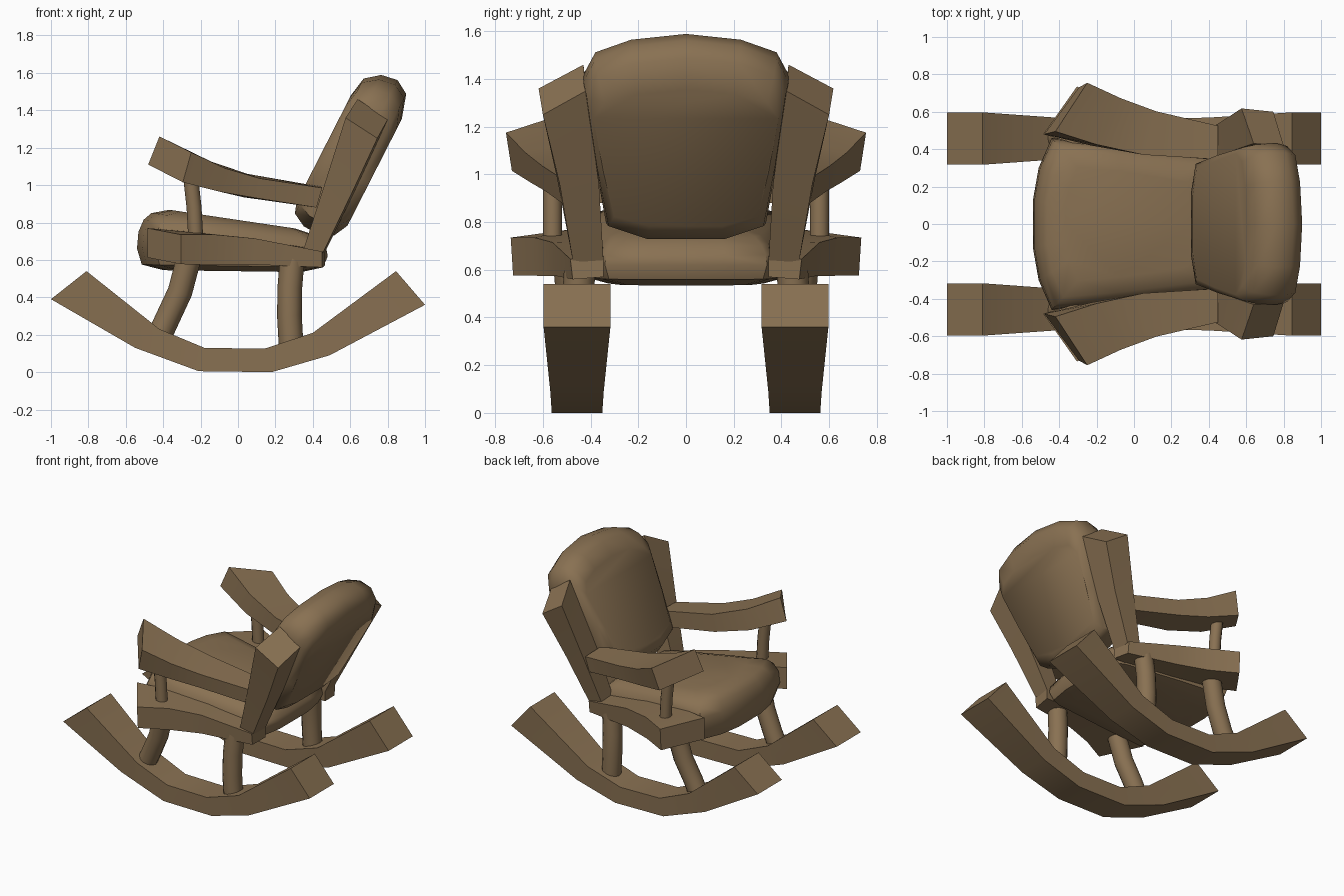
import bpy, bmesh
from math import sin, cos, pi, radians
from mathutils import Vector

wood = bpy.data.materials.new("brown_wood")
wood.diffuse_color = (0.25, 0.165, 0.085, 1)


def loft(name, rings, mirror=True, angle=30):
    """Skin a list of equal-length rings, cap the ends, mirror across y."""
    bm = bmesh.new()
    vs = [[bm.verts.new(p) for p in r] for r in rings]
    n = len(vs[0])
    for a, b in zip(vs, vs[1:]):
        for i in range(n):
            j = (i + 1) % n
            bm.faces.new((a[i], a[j], b[j], b[i]))
    bm.faces.new(vs[0])
    bm.faces.new(vs[-1])
    bmesh.ops.recalc_face_normals(bm, faces=bm.faces)
    me = bpy.data.meshes.new(name)
    bm.to_mesh(me)
    bm.free()
    me.materials.append(wood)
    ob = bpy.data.objects.new(name, me)
    bpy.context.collection.objects.link(ob)
    bpy.ops.object.select_all(action='DESELECT')
    ob.select_set(True)
    bpy.context.view_layer.objects.active = ob
    bpy.ops.object.shade_smooth_by_angle(angle=radians(angle))
    if mirror:
        m = ob.modifiers.new("mirror", 'MIRROR')
        m.use_axis = (False, True, False)
        m.use_mirror_merge = False
    return ob


def tube(name, path, radius, sides=12):
    pts = [Vector(p) for p in path]
    rings = []
    for i, p in enumerate(pts):
        d = (pts[min(i + 1, len(pts) - 1)] - pts[max(i - 1, 0)]).normalized()
        u = d.cross(Vector((0, 1, 0))).normalized()
        v = d.cross(u)
        rings.append([p + radius * (cos(2 * pi * k / sides) * u + sin(2 * pi * k / sides) * v)
                      for k in range(sides)])
    return loft(name, rings, angle=40)


def bar(name, stations):
    """Four-cornered bar: each station is inner top, outer top, outer bottom, inner bottom."""
    return loft(name, stations)


def full(half):
    """Complete a half outline whose first and last points lie on the axis."""
    return half + [(a, -b) for a, b in half[-2:0:-1]]


# Rockers: (top x, top z, bottom x, bottom z, half width)
rocker = [(-0.81, 0.54, -1.0, 0.39, 0.14), (-0.42, 0.23, -0.55, 0.13, 0.112),
          (-0.18, 0.13, -0.21, 0.005, 0.106), (0.14, 0.125, 0.18, 0.0, 0.106),
          (0.40, 0.21, 0.49, 0.09, 0.112), (0.845, 0.54, 1.0, 0.36, 0.14)]
yc = 0.457
bar("rockers", [[(tx, yc - w, tz), (tx, yc + w, tz), (bx, yc + w, bz), (bx, yc - w, bz)]
                for tx, tz, bx, bz, w in rocker])

# Legs and arm supports
tube("front_legs", [(-0.44, 0.46, 0.15), (-0.38, 0.46, 0.28), (-0.31, 0.475, 0.43), (-0.26, 0.49, 0.62)], 0.066)
tube("rear_legs", [(0.285, 0.46, 0.12), (0.275, 0.46, 0.3), (0.277, 0.455, 0.45), (0.29, 0.445, 0.61)], 0.066)
tube("arm_supports", [(-0.225, 0.56, 0.70), (-0.235, 0.56, 0.88), (-0.255, 0.56, 1.06)], 0.04)

# Seat rails
bar("seat_rails", [
    [(-0.485, 0.48, 0.77), (-0.305, 0.735, 0.735), (-0.305, 0.725, 0.577), (-0.485, 0.48, 0.613)],
    [(-0.25, 0.41, 0.75), (-0.12, 0.635, 0.735), (-0.12, 0.625, 0.575), (-0.25, 0.41, 0.595)],
    [(0.03, 0.365, 0.72), (0.09, 0.56, 0.715), (0.09, 0.55, 0.575), (0.03, 0.365, 0.58)],
    [(0.465, 0.345, 0.65), (0.45, 0.485, 0.645), (0.45, 0.475, 0.56), (0.465, 0.345, 0.57)]])

# Armrests
bar("armrests", [
    [(-0.42, 0.495, 1.26), (-0.25, 0.755, 1.175), (-0.295, 0.73, 1.015), (-0.48, 0.48, 1.11)],
    [(-0.2, 0.425, 1.145), (-0.07, 0.672, 1.09), (-0.1, 0.65, 0.965), (-0.23, 0.42, 1.0)],
    [(0.05, 0.37, 1.06), (0.12, 0.602, 1.035), (0.1, 0.59, 0.93), (0.03, 0.375, 0.935)],
    [(0.45, 0.345, 0.99), (0.45, 0.525, 0.985), (0.42, 0.52, 0.88), (0.42, 0.345, 0.88)]])

# Back posts
bar("back_posts", [
    [(0.345, 0.345, 0.64), (0.345, 0.475, 0.64), (0.455, 0.475, 0.64), (0.455, 0.345, 0.62)],
    [(0.46, 0.37, 0.98), (0.455, 0.54, 0.98), (0.61, 0.53, 0.96), (0.62, 0.365, 0.96)],
    [(0.64, 0.43, 1.46), (0.575, 0.618, 1.36), (0.745, 0.60, 1.25), (0.80, 0.42, 1.35)]])

# Seat cushion: stacked outlines (front z, rear z, scale)
seat = full([(-0.54, 0), (-0.54, 0.13), (-0.51, 0.30), (-0.44, 0.46), (-0.1, 0.43),
             (0.38, 0.37), (0.45, 0.34), (0.48, 0.17), (0.48, 0)])
layers = [(0.545, 0.535, 0.72), (0.575, 0.56, 0.95), (0.66, 0.62, 1.0), (0.75, 0.66, 0.985),
          (0.815, 0.70, 0.93), (0.85, 0.735, 0.85), (0.868, 0.768, 0.66)]
loft("seat_cushion", [[(-0.03 + (x + 0.03) * k, y * k, zf + (zr - zf) * (x + 0.54) / 1.02)
                       for x, y in seat] for zf, zr, k in layers], mirror=False, angle=50)

# Backrest cushion: outlines stacked along the tilted normal (offset, bottom, top, width scale)
back = full([(1.0, 0), (0.97, 0.23), (0.905, 0.38), (0.79, 0.43), (0.4, 0.385),
             (0.07, 0.335), (0.0, 0.17), (0.0, 0)])
layers = [(0.145, 0.05, 0.69, 0.88), (0.125, -0.01, 0.80, 0.96), (0.05, -0.05, 0.86, 1.0),
          (-0.04, -0.05, 0.875, 1.0), (-0.115, -0.02, 0.83, 0.97), (-0.155, 0.06, 0.70, 0.9)]
s, c = sin(radians(27)), cos(radians(27))
loft("backrest_cushion", [[(0.42 + s * (lo + (hi - lo) * h) - c * n, y * k,
                            0.80 + c * (lo + (hi - lo) * h) + s * n)
                           for h, y in back] for n, lo, hi, k in layers], mirror=False, angle=50)
